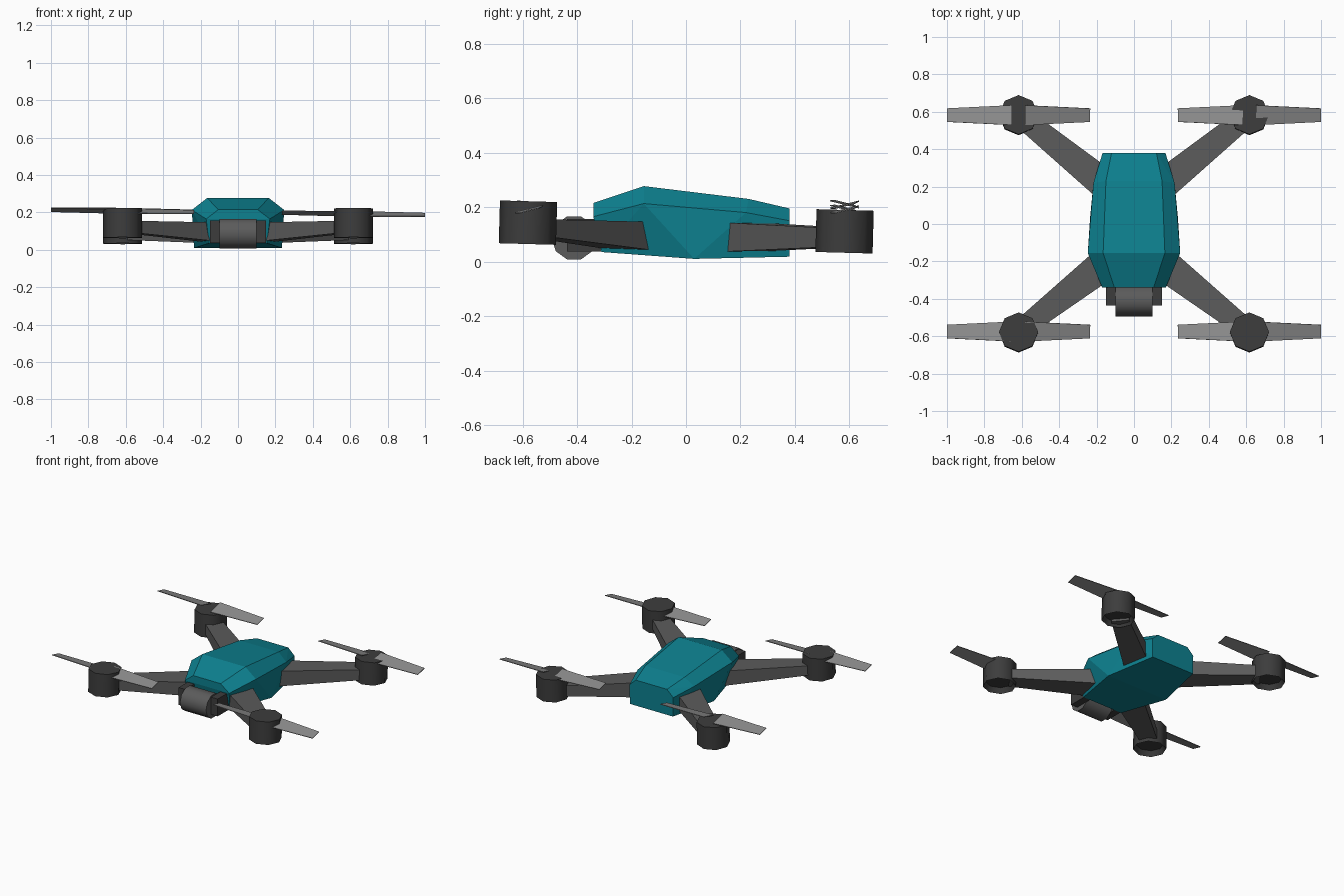
import bpy, bmesh, math
from mathutils import Matrix, Vector

if "Cube" in bpy.data.objects:
    bpy.data.objects.remove(bpy.data.objects["Cube"], do_unlink=True)


def material(name, r, g, b):
    m = bpy.data.materials.new(name)
    m.use_nodes = True
    m.diffuse_color = (r, g, b, 1)
    m.node_tree.nodes["Principled BSDF"].inputs["Base Color"].default_value = (r, g, b, 1)
    return m


TEAL = material("teal shell", 0.004, 0.22, 0.28)
GREY = material("mid grey", 0.105, 0.105, 0.105)
DARK = material("dark grey", 0.046, 0.046, 0.046)
LIGHT = material("blade grey", 0.26, 0.26, 0.26)


def finish(name, bm, mat, smooth_angle=None):
    """Turn a bmesh into an object, optionally smooth with sharp creases."""
    bmesh.ops.recalc_face_normals(bm, faces=bm.faces)
    if smooth_angle:
        for f in bm.faces:
            f.smooth = True
        for e in bm.edges:
            e.smooth = e.calc_face_angle(0) < math.radians(smooth_angle)
    mesh = bpy.data.meshes.new(name)
    bm.to_mesh(mesh)
    bm.free()
    mesh.materials.append(mat)
    ob = bpy.data.objects.new(name, mesh)
    bpy.context.collection.objects.link(ob)
    return ob


def hull(name, points, mat):
    bm = bmesh.new()
    for p in points:
        bm.verts.new(p)
    bmesh.ops.convex_hull(bm, input=bm.verts)
    bmesh.ops.dissolve_limit(bm, angle_limit=0.02, verts=bm.verts, edges=bm.edges)
    return finish(name, bm, mat)


def box(name, x, y, z, mat):
    return hull(name, [(a, b, c) for a in x for b in y for c in z], mat)


# Body shell: roof, shoulder and floor outlines as (half width, y, z)
roof = [(0.105, -0.34, 0.215), (0.165, -0.155, 0.277), (0.15, 0.23, 0.23), (0.12, 0.38, 0.195)]
shoulder = [(0.17, -0.34, 0.165), (0.247, -0.155, 0.213), (0.217, 0.22, 0.18), (0.168, 0.38, 0.15)]
floor = [(0.155, -0.31, 0.035), (0.235, 0.03, 0.01), (0.165, 0.38, 0.018)]
hull("body_shell", [(s * x, y, z) for x, y, z in roof + shoulder + floor for s in (-1, 1)], TEAL)


# Camera barrel across the nose, held by two side brackets
bm = bmesh.new()
bmesh.ops.create_cone(bm, cap_ends=True, segments=10, radius1=0.083, radius2=0.083, depth=0.2,
                      matrix=Matrix.Translation((0, -0.411, 0.087)) @ Matrix.Rotation(math.pi / 2, 4, 'Y'))
finish("camera_barrel", bm, GREY, 50)
for s, side in ((1, "left"), (-1, "right")):
    box("camera_bracket_" + side, (s * 0.1, s * 0.15), (-0.437, -0.3), (0.037, 0.157), DARK)


def arm(name, root, tip, root_w, tip_w, root_z, tip_z):
    """Tapered square beam between two plan points."""
    a, b = Vector(root), Vector(tip)
    d = (b - a).normalized()
    n = Vector((-d.y, d.x))
    pts = []
    for p, w, zs in ((a, root_w, root_z), (b, tip_w, tip_z)):
        for s in (-1, 1):
            q = p + n * (s * w)
            pts += [(q.x, q.y, z) for z in zs]
    return hull(name, pts, GREY)


def motor(name, x, y, z):
    """Octagonal can with a hollow underside, pitched slightly."""
    bm = bmesh.new()
    bmesh.ops.create_cone(bm, cap_ends=True, segments=8, radius1=0.105, radius2=0.105, depth=0.157)
    bottom = [f for f in bm.faces if f.normal.z < -0.9]
    bmesh.ops.inset_region(bm, faces=bottom, thickness=0.018)
    for v in bottom[0].verts:
        v.co.z += 0.035
    bm.transform(Matrix.Translation((x, y, z)) @ Matrix.Rotation(-0.028, 4, 'X'))
    return finish(name, bm, DARK, 50)


def propeller(name, x, y, z):
    """Two thin tapered blades with opposite pitch."""
    bm = bmesh.new()
    for s in (-1, 1):
        corners = ((0.035, -0.053, -0.013), (0.383, -0.036, -0.009),
                   (0.383, 0.036, 0.009), (0.035, 0.053, 0.013))
        vs = [bm.verts.new((s * r, w, s * h)) for r, w, h in corners]
        bm.faces.new(vs if s > 0 else vs[::-1])
    bm.transform(Matrix.Translation((x, y, z)) @ Matrix.Rotation(0.015, 4, 'Y'))
    ob = finish(name, bm, LIGHT)
    mod = ob.modifiers.new("thickness", 'SOLIDIFY')
    mod.thickness = 0.004
    mod.offset = 0
    return ob


# Arms, motors and propellers at the four corners
for s, side in ((1, "left"), (-1, "right")):
    x = s * 0.617
    arm("front_arm_" + side, (s * 0.14, -0.2), (s * 0.575, -0.54), 0.088, 0.055,
        (0.043, 0.146), (0.09, 0.155))
    motor("front_motor_" + side, x, -0.58, 0.143)
    propeller("front_propeller_" + side, x, -0.575, 0.2 - 0.012 * x)
    arm("rear_arm_" + side, (s * 0.13, 0.19), (s * 0.575, 0.55), 0.083, 0.057,
        (0.036, 0.144), (0.053, 0.124))
    motor("rear_motor_" + side, x, 0.582, 0.111)
    propeller("rear_propeller_" + side, x, 0.582, 0.201 - 0.014 * x)
